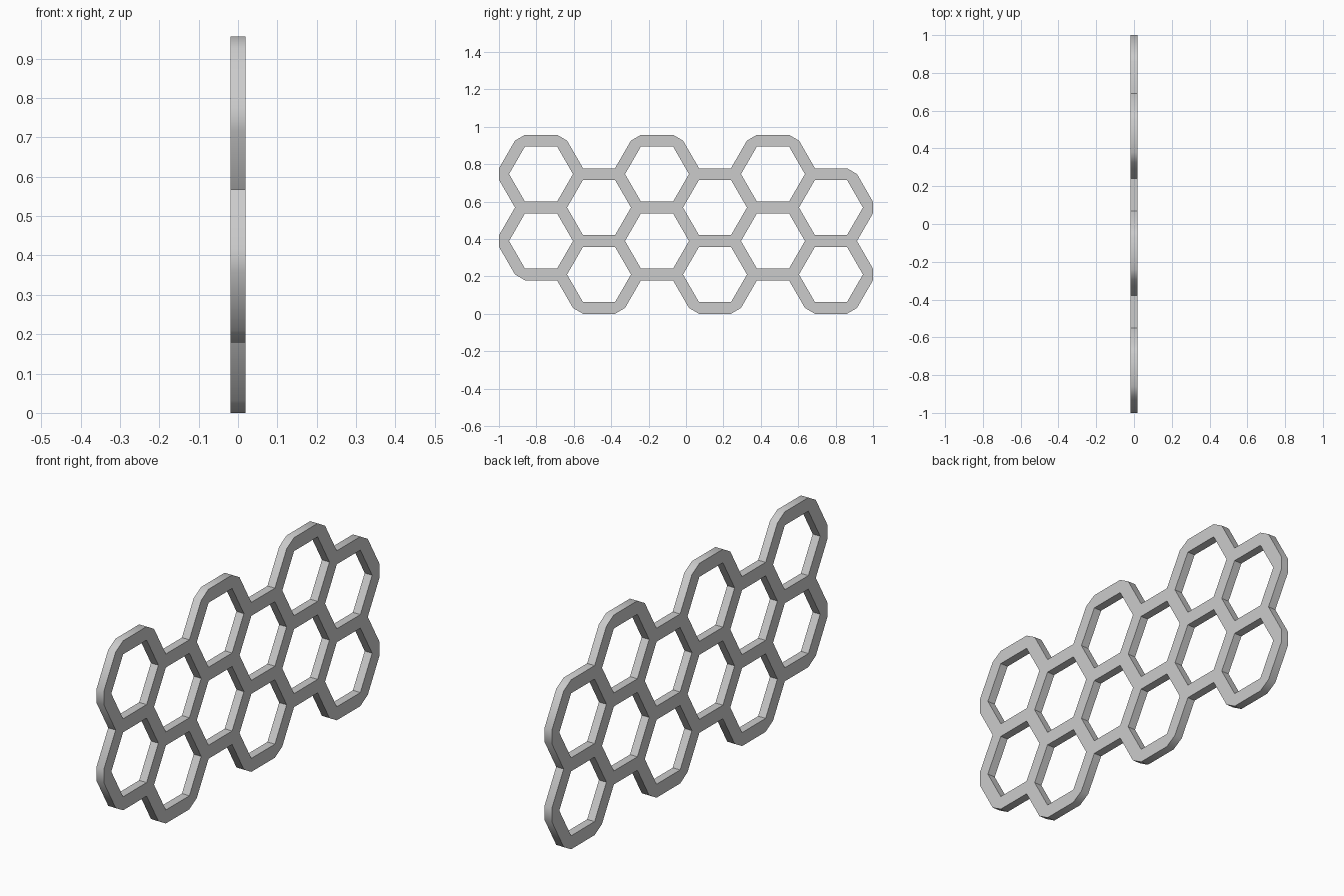
import bpy, bmesh, math
from mathutils import Vector

if "Cube" in bpy.data.objects:
    bpy.data.objects.remove(bpy.data.objects["Cube"])

PITCH = 0.358          # distance between neighbouring cell centres
WALL = 0.062           # wall width
DEPTH = 0.038          # panel thickness
COLS, ROWS = 6, 2
COL_STEP = PITCH * math.sqrt(3) / 2
HOLE_R = (PITCH - WALL) / math.sqrt(3)


def corner(c, k):
    a = math.radians(60 * k)
    return c + Vector((0, math.cos(a), math.sin(a))) * HOLE_R


def neighbour(c, k):
    a = math.radians(60 * k + 30)
    return c + Vector((0, math.cos(a), math.sin(a))) * PITCH


bm = bmesh.new()
verts, faces = {}, set()


def add_face(points):
    vs = []
    for p in points:
        key = (round(p.y, 3), round(p.z, 3))
        hit = next((verts[(round(key[0] + i, 3), round(key[1] + j, 3))]
                    for i in (0, -.001, .001) for j in (0, -.001, .001)
                    if (round(key[0] + i, 3), round(key[1] + j, 3)) in verts), None)
        if hit is None:
            hit = verts[key] = bm.verts.new(p)
        vs.append(hit)
    if frozenset(vs) not in faces:
        faces.add(frozenset(vs))
        bm.faces.new(vs)


# Each cell contributes six wall strips and six triangular joints
for col in range(COLS):
    for row in range(ROWS):
        z = PITCH / 2 + WALL / 2 + row * PITCH + (PITCH / 2 if col % 2 == 0 else 0)
        c = Vector((0, (col - (COLS - 1) / 2) * COL_STEP, z))
        for k in range(6):
            n, prev = neighbour(c, k), neighbour(c, k - 1)
            add_face([corner(c, k), corner(n, k + 4), corner(n, k + 3), corner(c, k + 1)])
            add_face([corner(c, k), corner(prev, k + 2), corner(n, k + 4)])

bmesh.ops.recalc_face_normals(bm, faces=bm.faces)
mesh = bpy.data.meshes.new("honeycomb_panel")
bm.to_mesh(mesh)
bm.free()
panel = bpy.data.objects.new("honeycomb_panel", mesh)
bpy.context.collection.objects.link(panel)

# Thicken the flat lattice evenly about x = 0
mod = panel.modifiers.new("thickness", 'SOLIDIFY')
mod.thickness = DEPTH
mod.offset = 0
bpy.context.view_layer.objects.active = panel
panel.select_set(True)
bpy.ops.object.modifier_apply(modifier=mod.name)
bpy.ops.object.shade_smooth_by_angle(angle=math.radians(40))
